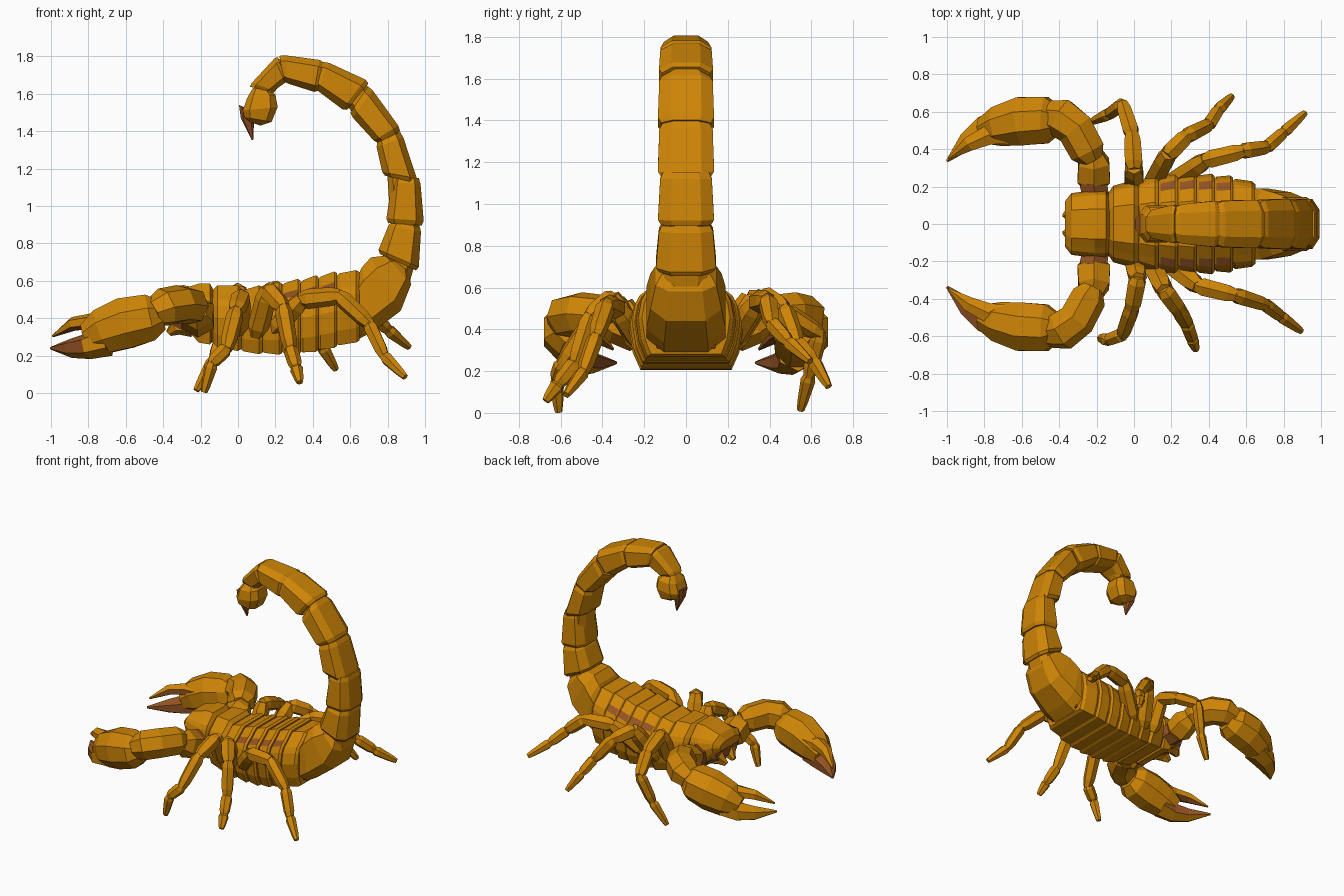
import bpy, bmesh, math
from mathutils import Vector as V


def material(name, col):
    m = bpy.data.materials.new(name)
    m.diffuse_color = (*col, 1)
    return m


GOLD = material("golden_shell", (0.62, 0.235, 0.002))
BROWN = material("reddish_brown", (0.29, 0.085, 0.017))


def skin(name, rings, rule=None, base=0):
    """Skin equal-sized rings into a closed flat-shaded solid; rule picks brown faces."""
    bm = bmesh.new()
    loops = [[bm.verts.new(p) for p in r] for r in rings]
    n = len(loops[0])
    for a, b in zip(loops, loops[1:]):
        for i in range(n):
            bm.faces.new((a[i], a[(i + 1) % n], b[(i + 1) % n], b[i]))
    bm.faces.new(loops[0])
    bm.faces.new(loops[-1][::-1])
    bmesh.ops.recalc_face_normals(bm, faces=bm.faces)
    bm.normal_update()
    for f in bm.faces:
        f.material_index = 1 if rule and rule(f) else base
    me = bpy.data.meshes.new(name)
    bm.to_mesh(me)
    bm.free()
    me.materials.append(GOLD)
    me.materials.append(BROWN)
    ob = bpy.data.objects.new(name, me)
    bpy.context.collection.objects.link(ob)
    return ob


def tube(name, stations, sides=6, rule=None, base=0):
    """Loft along stations (x, y, z, half_width, half_height)."""
    pts = [V(s[:3]) for s in stations]
    rings = []
    for i, s in enumerate(stations):
        t = (pts[min(i + 1, len(pts) - 1)] - pts[max(i - 1, 0)]).normalized()
        side = t.cross(V((0, 0, 1)))
        side = side.normalized() if side.length > 0.05 else V((0, 1, 0))
        up = side.cross(t)
        ring = []
        for k in range(sides):
            a = 2 * math.pi * (k + 0.5) / sides
            ring.append(pts[i] + side * math.cos(a) * s[3] + up * math.sin(a) * s[4])
        rings.append(ring)
    return skin(name, rings, rule, base)


def limb_piece(name, p, q, r0, r1, sides=6):
    """One jointed piece, pinched at both ends."""
    p, q = V(p), V(q)
    st = []
    for f, r in ((-0.06, r0 * 0.65), (0.15, r0), (0.8, r1 * 1.05), (1.04, r1 * 0.75)):
        st.append((*p.lerp(q, f), r, r))
    return tube(name, st, sides)


# Body cross-section: half profile as (width factor, height factor)
HALF = [(0.8, 0), (0.93, 0.2), (1, 0.48), (0.94, 0.68), (0.86, 0.78), (0.7, 0.86), (0.45, 1)]


def body_ring(x, w, b, t):
    r = [V((x, w * u, b + (t - b) * v)) for u, v in HALF]
    return r + [V((p.x, -p.y, p.z)) for p in reversed(r)]


# Brown inner body that shows in the seams and mouth
core = [(-0.345, 0.13, 0.36, 0.47), (-0.25, 0.14, 0.31, 0.52), (-0.1, 0.18, 0.26, 0.54),
        (0.1, 0.225, 0.235, 0.55), (0.35, 0.235, 0.24, 0.58), (0.66, 0.17, 0.31, 0.61)]
skin("inner_body", [body_ring(*c) for c in core], base=1)

# Head shield and shoulder segment
head = [(-0.37, 0.12, 0.44, 0.50), (-0.335, 0.165, 0.41, 0.545), (-0.21, 0.18, 0.27, 0.585),
        (-0.15, 0.18, 0.26, 0.585), (-0.13, 0.15, 0.28, 0.55)]
skin("head", [body_ring(*h) for h in head])
shoulder = [(-0.135, 0.17, 0.27, 0.55), (-0.11, 0.205, 0.245, 0.575),
            (0.0, 0.235, 0.225, 0.575), (0.025, 0.215, 0.24, 0.55)]
skin("shoulder", [body_ring(*h) for h in shoulder])

# Overlapping abdomen segments, with brown patches along the back seams
edges = [(0.02, 0.235, 0.22, 0.555), (0.13, 0.255, 0.212, 0.57), (0.235, 0.264, 0.21, 0.59),
         (0.335, 0.266, 0.213, 0.605), (0.43, 0.26, 0.228, 0.625), (0.53, 0.25, 0.25, 0.645),
         (0.65, 0.215, 0.28, 0.65)]
for i, (a, c) in enumerate(zip(edges, edges[1:])):
    a, c = V(a), V(c)
    rings = []
    for f, s in ((0.0, -0.016), (0.12, -0.005), (0.85, 0.008), (1.0, -0.004)):
        x, w, b, t = a.lerp(c, f)
        rings.append(body_ring(x, w + s, b - s * 0.6, t + s))

    def seam(f, lo=a, hi=c, on=i in (1, 2, 3, 4)):
        m = f.calc_center_median()
        mid = lo.lerp(hi, 0.5)
        h = (m.z - mid[2]) / (mid[3] - mid[2])
        return on and lo.x + 0.03 < m.x < hi.x - 0.03 and 0.79 < h < 0.86 and abs(m.y) > 0.1
    skin(f"abdomen_segment_{i + 1}", rings, seam)

# Tail: inner/outer corners in x,z at both ends of each piece, then half widths
OCT = [(-1, -0.55), (-0.6, -1), (0.6, -1), (1, -0.55), (1, 0.55), (0.6, 1), (-0.6, 1), (-1, 0.55)]


def tail_ring(i, o, w, s=1.0):
    i, o = V((i[0], 0, i[1])), V((o[0], 0, o[1]))
    m, d = (i + o) / 2, (o - i) / 2
    return [m + d * u * s + V((0, w * v * s, 0)) for u, v in OCT]


skin("tail_base", [tail_ring((0.64, 0.62), (0.63, 0.28), 0.19),
                   tail_ring((0.66, 0.67), (0.73, 0.335), 0.19),
                   tail_ring((0.71, 0.725), (0.87, 0.44), 0.17),
                   tail_ring((0.79, 0.735), (0.925, 0.58), 0.145),
                   tail_ring((0.82, 0.72), (0.915, 0.65), 0.115)])
tail = [((0.745, 0.75), (0.965, 0.65), (0.81, 0.915), (0.982, 0.89), 0.145, 0.13),
        ((0.79, 0.91), (0.995, 0.895), (0.825, 1.155), (0.975, 1.15), 0.135, 0.125),
        ((0.775, 1.165), (0.965, 1.12), (0.735, 1.335), (0.875, 1.40), 0.135, 0.13),
        ((0.74, 1.335), (0.875, 1.405), (0.595, 1.49), (0.70, 1.65), 0.135, 0.13),
        ((0.575, 1.505), (0.705, 1.665), (0.405, 1.63), (0.46, 1.78), 0.13, 0.125),
        ((0.425, 1.605), (0.46, 1.778), (0.245, 1.66), (0.22, 1.812), 0.125, 0.105),
        ((0.26, 1.665), (0.21, 1.805), (0.185, 1.61), (0.055, 1.64), 0.105, 0.075)]
core_rings = [tail_ring((0.82, 0.66), (0.92, 0.6), 0.1)]
for n, (i0, o0, i1, o1, w0, w1) in enumerate(tail):
    i0, o0, i1, o1 = V(i0), V(o0), V(i1), V(o1)
    rings = []
    for f, s in ((0, 0.88), (0.1, 1), (0.88, 0.98), (1, 0.88)):
        rings.append(tail_ring(i0.lerp(i1, f), o0.lerp(o1, f), w0 + (w1 - w0) * f, s))
    skin(f"tail_segment_{n + 1}", rings)
    core_rings.append(tail_ring(i0, o0, w0, 0.75))
core_rings.append(tail_ring((0.17, 1.58), (0.075, 1.58), 0.05))
skin("tail_core", core_rings)

# Venom bulb and curved sting
skin("venom_bulb", [tail_ring((0.16, 1.63), (0.08, 1.63), 0.05),
                    tail_ring((0.20, 1.595), (0.05, 1.58), 0.09),
                    tail_ring((0.212, 1.53), (0.025, 1.51), 0.10),
                    tail_ring((0.18, 1.45), (0.035, 1.475), 0.085),
                    tail_ring((0.12, 1.43), (0.05, 1.455), 0.04)])
skin("sting", [tail_ring((0.10, 1.50), (0.005, 1.54), 0.045),
               tail_ring((0.085, 1.44), (0.015, 1.47), 0.035),
               tail_ring((0.082, 1.355), (0.074, 1.352), 0.005)], base=1)

# Arms, claws and mouthparts on both sides
for s, tag in ((-1, "near"), (1, "far")):
    def mir(rows):
        return [(r[0], r[1] * s, *r[2:]) for r in rows]

    def lower_brown(f):
        m = f.calc_center_median()
        inner = f.normal.y * s < -0.3 and f.normal.z > -0.3
        return m.x < -0.72 and (inner or (s < 0 and m.x < -0.8 and f.normal.z > -0.6))

    def upper_brown(f):
        return f.normal.z < -0.35 or (s > 0 and f.normal.y < -0.3 and f.normal.z < 0.45)

    tube(f"{tag}_mouthpart", mir([(-0.25, 0.065, 0.36, 0.06, 0.06), (-0.33, 0.06, 0.36, 0.05, 0.05),
                                  (-0.37, 0.045, 0.32, 0.015, 0.02)]))
    tube(f"{tag}_arm_joint", mir([(-0.2, 0.12, 0.38, 0.08, 0.08),
                                  (-0.22, 0.23, 0.40, 0.085, 0.09)]), 6, base=1)
    tube(f"{tag}_arm_root", mir([(-0.215, 0.2, 0.38, 0.07, 0.07), (-0.215, 0.235, 0.39, 0.1, 0.1),
                                 (-0.215, 0.33, 0.43, 0.095, 0.1), (-0.22, 0.38, 0.45, 0.06, 0.07)]))
    tube(f"{tag}_upper_arm", mir([(-0.22, 0.34, 0.46, 0.06, 0.07), (-0.245, 0.39, 0.465, 0.1, 0.1),
                                  (-0.31, 0.51, 0.475, 0.105, 0.105),
                                  (-0.39, 0.57, 0.46, 0.11, 0.105),
                                  (-0.45, 0.585, 0.43, 0.08, 0.08)]), 7)
    tube(f"{tag}_claw_palm", mir([(-0.41, 0.55, 0.42, 0.085, 0.09), (-0.47, 0.555, 0.405, 0.135, 0.135),
                                  (-0.60, 0.55, 0.375, 0.14, 0.148), (-0.72, 0.525, 0.33, 0.115, 0.13),
                                  (-0.80, 0.50, 0.29, 0.075, 0.09)]), 8)
    tube(f"{tag}_lower_finger", mir([(-0.70, 0.53, 0.285, 0.10, 0.09), (-0.80, 0.505, 0.25, 0.085, 0.07),
                                     (-0.89, 0.445, 0.24, 0.058, 0.052),
                                     (-1.0, 0.335, 0.24, 0.008, 0.008)]), 6, lower_brown)
    tube(f"{tag}_upper_finger", mir([(-0.68, 0.50, 0.375, 0.085, 0.07), (-0.78, 0.475, 0.385, 0.06, 0.042),
                                     (-0.88, 0.43, 0.37, 0.045, 0.038),
                                     (-0.99, 0.35, 0.305, 0.007, 0.007)]), 6, upper_brown)

# Walking legs: joint positions from hip to foot
legs = {
    "near_front_leg": [(0, -0.2, 0.33), (0.02, -0.29, 0.52), (-0.01, -0.45, 0.44),
                       (-0.06, -0.59, 0.24), (-0.14, -0.62, 0.16), (-0.18, -0.61, 0.01)],
    "near_middle_leg": [(0.1, -0.22, 0.32), (0.16, -0.35, 0.55), (0.24, -0.46, 0.46),
                        (0.28, -0.53, 0.24), (0.31, -0.61, 0.14), (0.33, -0.67, 0.06)],
    "near_rear_leg": [(0.2, -0.22, 0.34), (0.34, -0.33, 0.50), (0.54, -0.38, 0.52),
                      (0.70, -0.43, 0.37), (0.78, -0.49, 0.20), (0.89, -0.57, 0.09)],
    "far_front_leg": [(0, 0.2, 0.33), (0.0, 0.30, 0.55), (-0.01, 0.48, 0.48),
                      (-0.06, 0.64, 0.38), (-0.13, 0.59, 0.18), (-0.22, 0.55, 0.02)],
    "far_middle_leg": [(0.1, 0.22, 0.32), (0.18, 0.37, 0.56), (0.28, 0.47, 0.50),
                       (0.40, 0.53, 0.34), (0.45, 0.61, 0.25), (0.52, 0.68, 0.13)],
    "far_rear_leg": [(0.2, 0.22, 0.34), (0.38, 0.34, 0.53), (0.58, 0.39, 0.54),
                     (0.71, 0.41, 0.43), (0.80, 0.49, 0.34), (0.91, 0.59, 0.25)],
}
radii = [0.058, 0.054, 0.048, 0.041, 0.036, 0.024]
for name, pts in legs.items():
    for k in range(5):
        limb_piece(f"{name}_{k + 1}", pts[k], pts[k + 1], radii[k], radii[k + 1])
